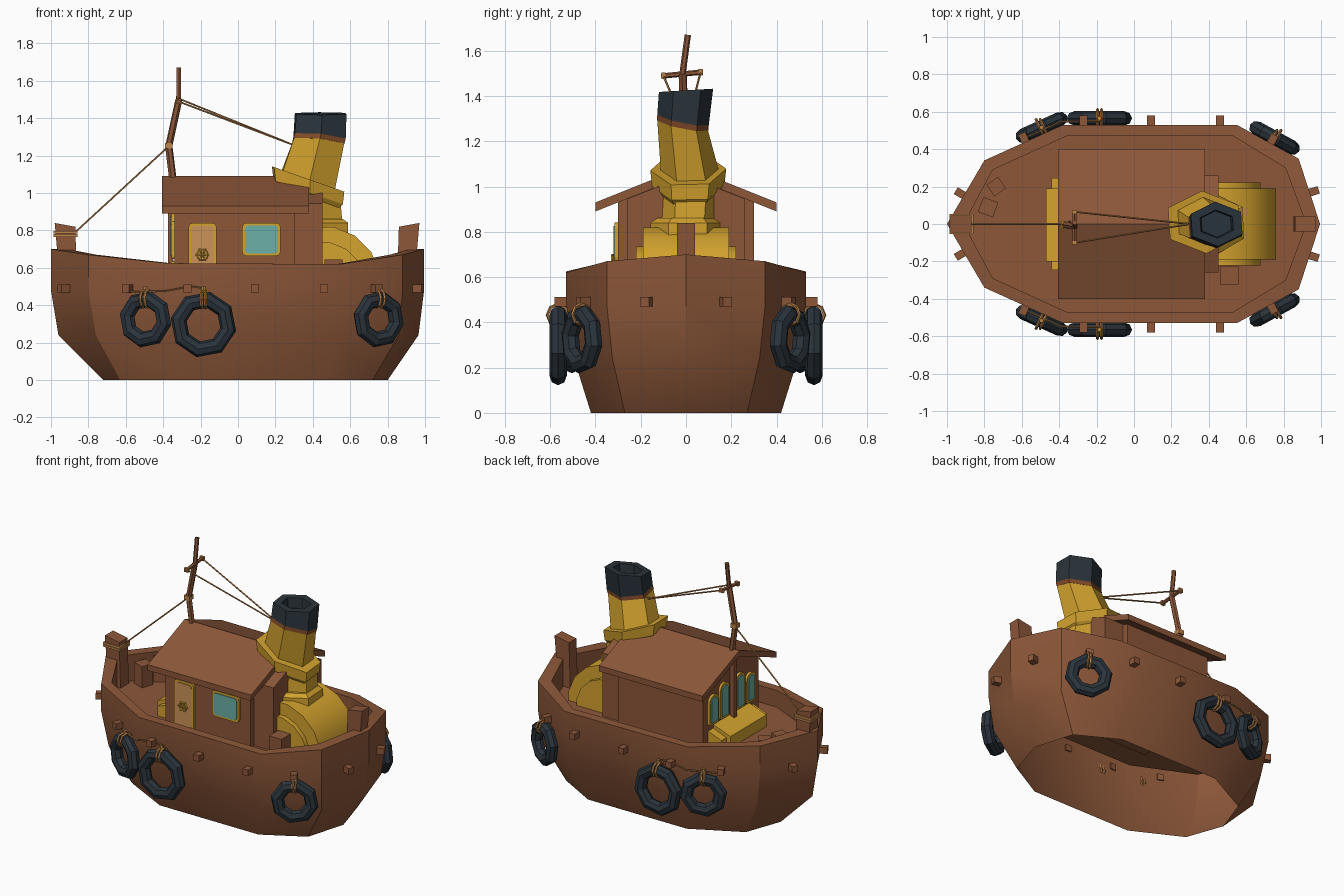
import bpy, bmesh, math
from mathutils import Vector

if "Cube" in bpy.data.objects:
    bpy.data.objects.remove(bpy.data.objects["Cube"])

def material(name, r, g, b):
    lin = [((c / 255 + 0.055) / 1.055) ** 2.4 for c in (r, g, b)]
    m = bpy.data.materials.new(name)
    m.diffuse_color = (*lin, 1)
    m.use_nodes = True
    m.node_tree.nodes["Principled BSDF"].inputs["Base Color"].default_value = m.diffuse_color
    return m

WOOD = material("brown wood", 140, 87, 57)
YELLOW = material("ochre yellow", 212, 163, 46)
DARK = material("dark blue grey", 42, 52, 60)
GLASS = material("teal glass", 108, 176, 167)
TAN = material("tan door", 204, 146, 88)
ROPE = material("rope", 190, 133, 76)
BAND = material("rust band", 132, 76, 42)

# ---------- helpers ----------
def finish(ob, name, mat, smooth=False):
    ob.name = name
    ob.data.materials.clear()
    ob.data.materials.append(mat)
    if smooth:
        bpy.ops.object.select_all(action='DESELECT')
        ob.select_set(True)
        bpy.context.view_layer.objects.active = ob
        bpy.ops.object.shade_smooth_by_angle(angle=math.radians(30))
    return ob

def loft(name, rings, mat, start=True, end=True, smooth=False):
    bm = bmesh.new()
    rows = [[bm.verts.new(p) for p in ring] for ring in rings]
    n = len(rows[0])
    for a, b in zip(rows, rows[1:]):
        for i in range(n):
            j = (i + 1) % n
            bm.faces.new((a[i], a[j], b[j], b[i]))
    if start:
        bm.faces.new(rows[0][::-1])
    if end:
        bm.faces.new(rows[-1])
    bmesh.ops.recalc_face_normals(bm, faces=bm.faces)
    me = bpy.data.meshes.new(name)
    bm.to_mesh(me)
    bm.free()
    ob = bpy.data.objects.new(name, me)
    bpy.context.collection.objects.link(ob)
    return finish(ob, name, mat, smooth)

def prism(name, pts, axis, a, b, mat, smooth=False):
    place = (lambda t, u, v: (t, u, v)) if axis == 'x' else (lambda t, u, v: (u, t, v))
    return loft(name, [[place(t, u, v) for u, v in pts] for t in (a, b)], mat, smooth=smooth)

def box(name, c, size, mat, rz=0):
    bpy.ops.mesh.primitive_cube_add(size=1, location=c, rotation=(0, 0, rz))
    ob = bpy.context.object
    ob.scale = size
    return finish(ob, name, mat)

def bar(name, p, q, r, mat, sides=6, r2=None):
    p, q = Vector(p), Vector(q)
    bpy.ops.mesh.primitive_cone_add(vertices=sides, radius1=r, radius2=r2 or r,
        depth=(q - p).length, location=(p + q) / 2,
        rotation=(q - p).to_track_quat('Z', 'Y').to_euler())
    return finish(bpy.context.object, name, mat)

def ring(name, c, rot, major, minor, mat, seg=8, sub=6):
    bpy.ops.mesh.primitive_torus_add(location=c, rotation=rot, major_segments=seg,
        minor_segments=sub, major_radius=major, minor_radius=minor)
    return finish(bpy.context.object, name, mat)

def rounded(cu, cv, w, h, r_top, r_bot):
    pts = []
    for k, (su, sv) in enumerate([(1, 1), (-1, 1), (-1, -1), (1, -1)]):
        r = r_top if sv > 0 else r_bot
        for i in range(4):
            a = math.radians(90 * k + 30 * i)
            pts.append((cu + su * (w / 2 - r) + r * math.cos(a),
                        cv + sv * (h / 2 - r) + r * math.sin(a)))
    return pts

def framed(name, axis, pos, cu, cv, w, h, mat, r_top, r_bot):
    prism(name + "_frame", rounded(cu, cv, w, h, r_top, r_bot), axis, pos + .01, pos - .016, YELLOW)
    prism(name + "_panel", rounded(cu, cv, w - .03, h - .03, r_top * .75, r_bot * .75),
          axis, pos + .01, pos - .021, mat)

# ---------- hull: open-bottomed shell with rail and sunken deck ----------
OUT = [(-1, 0), (-.8, .34), (-.38, .53), (.55, .53), (.88, .35), (.995, 0)]
LOW = [(-.72, 0), (-.63, .25), (-.3, .42), (.45, .42), (.72, .27), (.8, 0)]
MID = [(-.96, 0), (-.76, .315), (-.36, .495), (.53, .495), (.86, .325), (.965, 0)]
INN = [(-.91, 0), (-.755, .29), (-.36, .47), (.53, .47), (.81, .3), (.92, 0)]
SHEER = [.70, .67, .625, .62, .67, .70]

def hull_ring(half, zs):
    pts = [(x, y, z) for (x, y), z in zip(half, zs)]
    return pts + [(x, -y, z) for x, y, z in pts[-2:0:-1]]

loft("hull", [hull_ring(LOW, [0] * 6), hull_ring(MID, [.24] * 6), hull_ring(OUT, [.48] * 6),
              hull_ring(OUT, SHEER), hull_ring(INN, SHEER), hull_ring(INN, [.51] * 6)],
     WOOD, start=False, smooth=True)

def on_hull(x, s, off=0):
    for (x0, y0), (x1, y1) in zip(OUT, OUT[1:]):
        if x0 <= x <= x1:
            a = math.atan2(y1 - y0, x1 - x0)
            y = y0 + (y1 - y0) * (x - x0) / (x1 - x0)
            return x - math.sin(a) * off, s * (y + math.cos(a) * off), s * a

# ---------- pegs, tyre fenders and their ropes on both sides ----------
for s, side in ((-1, "right"), (1, "left")):
    for x in (-.91, -.58, -.27, .09, .46, .73, .94):
        px, py, a = on_hull(x, s, .02)
        box("peg_" + side, (px, py, .49), (.042, .06, .042), WOOD, a)
    for x, z, r in ((-.185, .297, .135), (-.48, .325, .11), (.735, .325, .11)):
        px, py, a = on_hull(x, s, .035)
        t = ring("tyre_" + side, (px, py, z), (math.pi / 2, .2, a), r, .043, DARK, 8, 8)
        t.scale = (1, 1, .9)
        for d in (-.01, .012):
            ring("tyre_tie_" + side, (px + d, py, z + r), (0, math.pi / 2, a), .047, .008, ROPE, 8, 5)
        bar("tyre_hanger_" + side, (px, py, z + r + .03), (px, py, .50), .012, ROPE)
    line = [(*on_hull(x, s, .02)[:2], z) for x, z in ((-.58, .47), (-.38, .475), (-.25, .5), (-.18, .49))]
    for p, q in zip(line, line[1:]):
        bar("side_rope_" + side, p, q, .005, ROPE, 5)

# ---------- bow and stern posts, bollards ----------
prism("bow_post", [(-.95, .5), (-.86, .5), (-.87, .82), (-.98, .84)], 'y', -.045, .045, WOOD)
prism("stern_post", [(.85, .5), (.94, .5), (.97, .84), (.86, .82)], 'y', -.04, .04, WOOD)
for z in (.773, .79):
    box("bow_post_rope", (-.922, 0, z), (.128, .108, .014), ROPE)
box("bollard_bow_outer", (-.737, .2, .58), (.075, .075, .15), WOOD, .6)
box("bollard_bow_inner", (-.78, .09, .58), (.085, .085, .15), WOOD, -.35)
box("bollard_stern", (.51, -.275, .575), (.095, .1, .14), WOOD)

# ---------- cabin ----------
prism("cabin", [(-.3, .5), (.3, .5), (.3, .935), (0, 1.055), (-.3, .935)], 'x', -.34, .305, WOOD)
prism("cabin_aft", [(-.26, .5), (.26, .5), (.26, .945), (0, 1.05), (-.26, .945)], 'x', .3, .452, WOOD)
prism("roof", [(0, 1.09), (.4, .93), (.4, .89), (0, 1.05), (-.4, .89), (-.4, .93)],
      'x', -.405, .38, WOOD)
framed("door", 'y', -.3, -.19, .68, .15, .32, TAN, .025, .01)
framed("side_window", 'y', -.3, .125, .752, .205, .178, GLASS, .025, .025)
for y, h in ((-.2, .2), (-.085, .24), (.085, .24), (.2, .2)):
    framed("bow_window", 'x', -.34, y, .65 + h / 2, .1, h, GLASS, .045, .012)

# door wheel
ring("door_wheel", (-.19, -.325, .67), (math.pi / 2, 0, 0), .026, .006, YELLOW, 10, 5)
for k in range(3):
    a = math.pi * k / 3
    dx, dz = .036 * math.cos(a), .036 * math.sin(a)
    bar("door_wheel_spoke", (-.19 - dx, -.325, .67 - dz), (-.19 + dx, -.325, .67 + dz), .004, YELLOW, 4)

# locker in front of the cabin
prism("locker", [(-.47, .5), (-.47, .59), (-.335, .64), (-.335, .5)], 'y', -.2, .19, YELLOW)
prism("locker_back", [(-.44, .5), (-.44, .575), (-.335, .615), (-.335, .5)], 'y', -.245, .245, YELLOW)

# ---------- boiler ----------
def disc(name, r, half):
    pts = [(.45 + r * math.cos(math.tau * (i + .5) / 16), .51 + r * math.sin(math.tau * (i + .5) / 16))
           for i in range(16)]
    pts = [(max(x, .3), max(z, .47)) for x, z in pts]
    pts = [p for i, p in enumerate(pts) if p != pts[i - 1]]
    prism(name, pts, 'y', -half, half, YELLOW, True)

disc("boiler", .315, .19)
disc("boiler_caps", .23, .222)

# ---------- funnel: leaning six-sided sections ----------
def hexa(cx, cy, cz, rx, ry, sx=0, sy=0):
    out = []
    for k in range(6):
        a = math.radians(33 + 60 * k)
        dx, dy = rx * math.cos(a), ry * math.sin(a)
        out.append((cx + dx, cy + dy, cz + sx * dx + sy * dy))
    return out

loft("funnel_flange", [hexa(.42, 0, .78, .19, .17), hexa(.42, 0, .84, .19, .17),
                       hexa(.42, 0, .86, .16, .14)], YELLOW)
loft("funnel_base", [hexa(.42, .01, .84, .155, .13), hexa(.40, .015, 1.02, .165, .135, -.35)], YELLOW)
loft("funnel_collar", [hexa(.385, .01, .97, .17, .135, -.35), hexa(.375, .01, 1.005, .208, .16, -.35),
                       hexa(.375, .01, 1.075, .217, .168, -.35), hexa(.375, .01, 1.075, .16, .125, -.35)], YELLOW)
loft("funnel_stack", [hexa(.37, .02, 1.05, .162, .13, -.35), hexa(.43, -.015, 1.27, .155, .112, -.1, -.2)], YELLOW)
loft("funnel_band", [hexa(.43, -.015, 1.27, .157, .114, -.1, -.2),
                     hexa(.436, -.013, 1.295, .157, .114, -.1, -.2)], BAND)
loft("funnel_top", [hexa(.436, -.013, 1.295, .157, .114, -.1, -.2), hexa(.442, 0, 1.425, .155, .12, 0, .06),
                    hexa(.442, 0, 1.425, .1, .075, 0, .06), hexa(.44, 0, 1.36, .09, .07)], DARK)

# ---------- mast and rigging ----------
box("mast_foot", (-.36, 0, .82), (.03, .03, .46), WOOD)
mast = [(-.343, 0, 1.03), (-.37, -.005, 1.25), (-.316, -.015, 1.5), (-.316, .008, 1.67)]
for (p, q), r in zip(zip(mast, mast[1:]), (.02, .019, .014)):
    bar("mast", p, q, r, WOOD, 6)
bar("crossbar", (-.318, -.11, 1.488), (-.318, .075, 1.506), .012, WOOD, 6)
box("mast_knot", (-.37, -.005, 1.253), (.042, .042, .03), ROPE)
for y, z in ((-.1, 1.489), (.065, 1.505)):
    box("crossbar_tie", (-.318, y, z), (.028, .018, .028), ROPE)
    bar("funnel_stay", (-.318, y, z), (.30, 0, 1.255), .005, ROPE, 5)
bar("bow_stay", (-.87, 0, .79), (-.37, 0, 1.25), .005, ROPE, 5)
ring("stay_eye", (.295, 0, 1.255), (0, math.pi / 2, 0), .014, .006, DARK, 8, 5)
